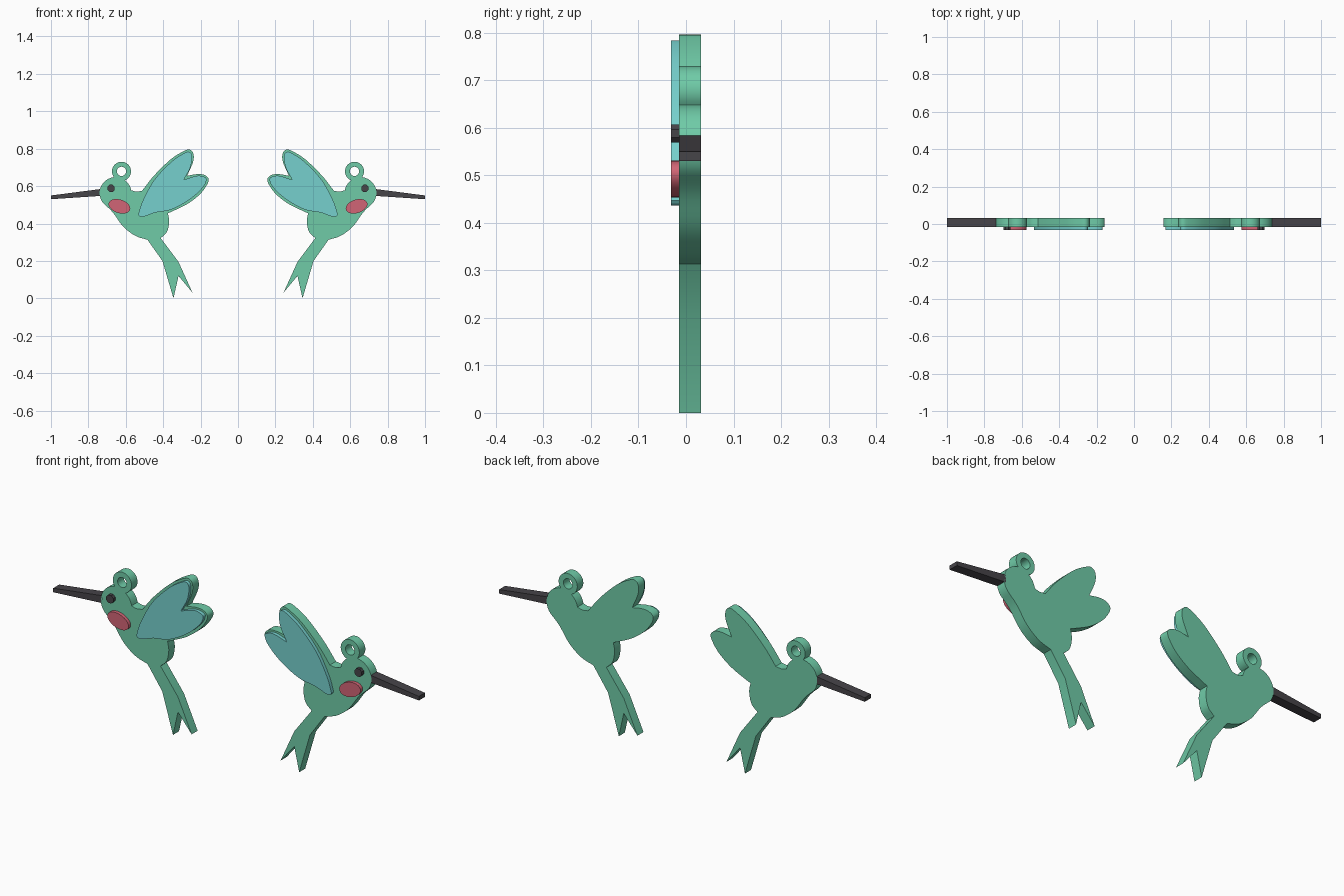
import bpy, bmesh, math
from mathutils import Vector

cube = bpy.data.objects.get("Cube")
if cube:
    bpy.data.objects.remove(cube, do_unlink=True)


def material(name, rgb):
    mat = bpy.data.materials.new(name)
    mat.use_nodes = True
    mat.diffuse_color = (*rgb, 1)
    mat.node_tree.nodes["Principled BSDF"].inputs["Base Color"].default_value = (*rgb, 1)
    return mat


green = material("leaf green", (0.16, 0.60, 0.39))
teal = material("teal", (0.18, 0.63, 0.61))
pink = material("rose", (0.64, 0.13, 0.18))
dark = material("charcoal", (0.062, 0.058, 0.066))


def arc(cx, cz, rx, rz, start, end, steps, tilt=0):
    """Points on an elliptical arc, angles in degrees."""
    points = []
    t = math.radians(tilt)
    for i in range(steps + 1):
        a = math.radians(start + (end - start) * i / steps)
        u, v = rx * math.cos(a), rz * math.sin(a)
        points.append((cx + u * math.cos(t) - v * math.sin(t),
                       cz + u * math.sin(t) + v * math.cos(t)))
    return points


def smooth(points, steps=5):
    """Smooth open curve through the given points."""
    p = [Vector(q) for q in points]
    p = [p[0] * 2 - p[1]] + p + [p[-1] * 2 - p[-2]]
    result = []
    for a, b, c, d in zip(p, p[1:], p[2:], p[3:]):
        for i in range(steps):
            t = i / steps
            result.append(tuple(0.5 * (2 * b + (c - a) * t + (2 * a - 5 * b + 4 * c - d) * t ** 2
                                       + (3 * b - a - 3 * c + d) * t ** 3)))
    return result + [tuple(p[-2])]


def plate(name, loops, front, back, mat, side):
    """Flat plate from closed outlines; extra loops become holes."""
    bm = bmesh.new()
    edges = []
    for loop in loops:
        clean = [q for i, q in enumerate(loop) if (Vector(q) - Vector(loop[i - 1])).length > 0.0005]
        verts = [bm.verts.new((side * x, front, z)) for x, z in clean]
        edges += [bm.edges.new((verts[i - 1], verts[i])) for i in range(len(verts))]
    bmesh.ops.triangle_fill(bm, edges=edges, use_beauty=True, normal=(0, -1, 0))
    grown = bmesh.ops.extrude_face_region(bm, geom=bm.faces[:], use_keep_orig=True)["geom"]
    moved = [g for g in grown if isinstance(g, bmesh.types.BMVert)]
    bmesh.ops.translate(bm, vec=(0, back - front, 0), verts=moved)
    bmesh.ops.recalc_face_normals(bm, faces=bm.faces[:])
    mesh = bpy.data.meshes.new(name)
    bm.to_mesh(mesh)
    bm.free()
    mesh.materials.append(mat)
    mesh.shade_smooth()
    mesh.set_sharp_from_angle(angle=math.radians(30))
    bpy.context.collection.objects.link(bpy.data.objects.new(name, mesh))


# Body outline: head, hanging ring, neck, wings, rump, forked tail, belly
head = (0.655, 0.563, 0.085, 0.085)
ring = (0.623, 0.679, 0.051, 0.051)
body = arc(*head, -40, 84, 14)
body += arc(*ring, -37.6, 248.4, 26)
body += arc(*head, 126, 170, 6)
body += smooth([(0.571, 0.578), (0.545, 0.571), (0.513, 0.575)])
body += smooth([(0.513, 0.575), (0.45, 0.655), (0.36, 0.743), (0.29, 0.787), (0.258, 0.795),
                (0.239, 0.775), (0.24, 0.73), (0.272, 0.655)])
body += smooth([(0.272, 0.655), (0.22, 0.664), (0.18, 0.66), (0.157, 0.638), (0.168, 0.603),
                (0.205, 0.555), (0.27, 0.505), (0.345, 0.468), (0.375, 0.455)])
body += smooth([(0.375, 0.455), (0.368, 0.41), (0.38, 0.355), (0.413, 0.322)])
body += [(0.318, 0.195), (0.243, 0.03), (0.318, 0.12), (0.345, 0), (0.404, 0.2)]
body += smooth([(0.484, 0.313), (0.55, 0.335), (0.615, 0.385), (0.67, 0.46), (0.72, 0.508)])
hole = arc(0.623, 0.679, 0.025, 0.025, 0, 360, 20)

# Raised wing inlay
inlay = smooth([(0.534, 0.447), (0.51, 0.52), (0.447, 0.634), (0.356, 0.73), (0.29, 0.775),
                (0.26, 0.783), (0.246, 0.76), (0.255, 0.7), (0.29, 0.634)])
inlay += smooth([(0.29, 0.634), (0.222, 0.655), (0.185, 0.651), (0.168, 0.635), (0.19, 0.59),
                 (0.26, 0.527), (0.356, 0.475), (0.44, 0.459), (0.5, 0.438), (0.525, 0.438),
                 (0.534, 0.447)])

beak = [(0.73, 0.585), (0.73, 0.548), (1, 0.53), (1, 0.55)]
eye = arc(0.679, 0.588, 0.021, 0.021, 22.5, 382.5, 8)
cheek = arc(0.634, 0.492, 0.06, 0.036, 0, 360, 28, tilt=18)

FACE, BACK, RAISED = -0.015, 0.032, -0.032
for label, side in (("left", 1), ("right", -1)):
    plate(label + "_bird_body", [body, hole], FACE, BACK, green, side)
    plate(label + "_bird_beak", [beak], FACE, BACK, dark, side)
    plate(label + "_bird_wing_inlay", [inlay], RAISED, FACE, teal, side)
    plate(label + "_bird_eye", [eye], RAISED, FACE, dark, side)
    plate(label + "_bird_cheek", [cheek], RAISED, FACE, pink, side)
